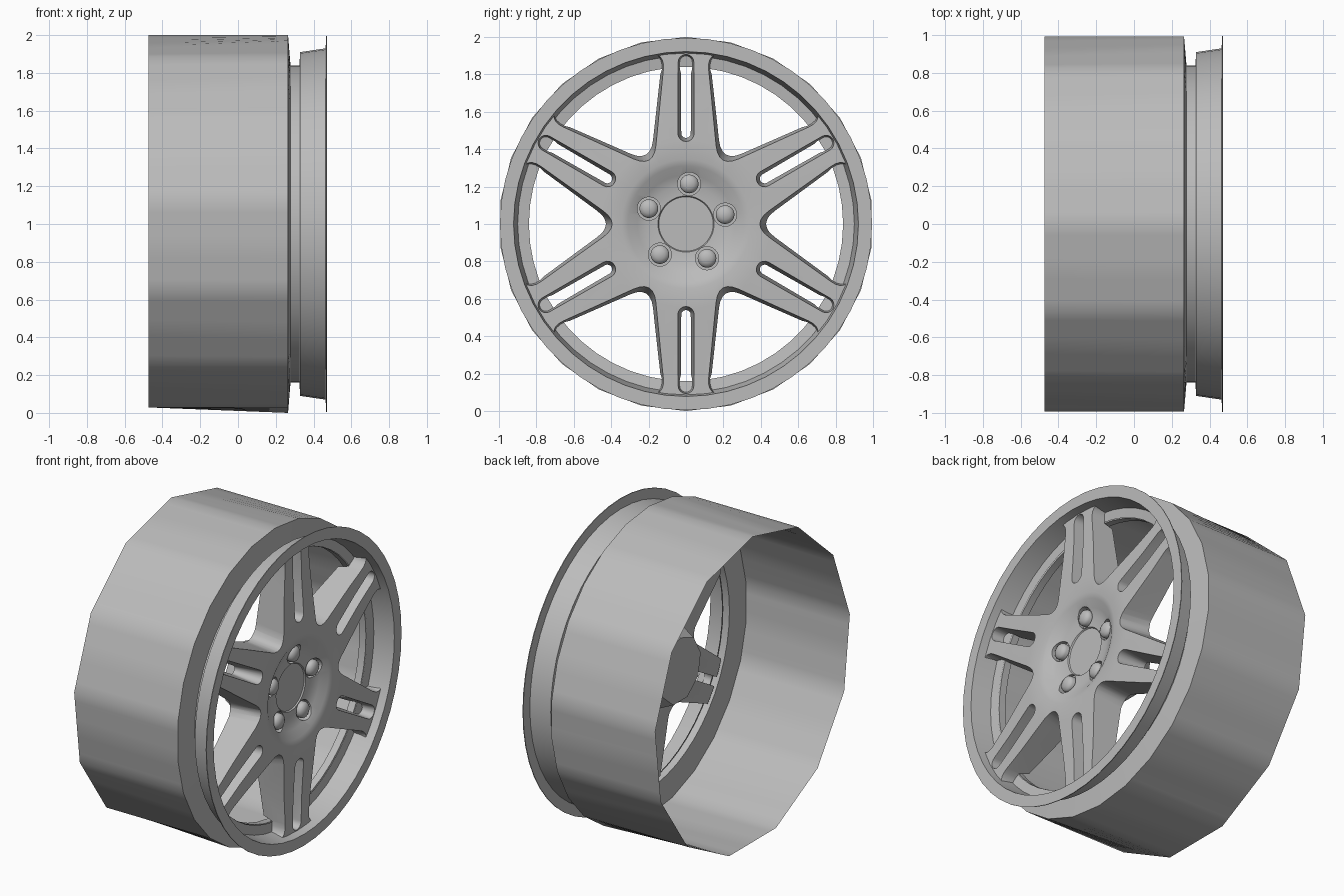
import bpy, bmesh
from math import sin, cos, pi, radians, atan2
from mathutils import Vector, Matrix

if "Cube" in bpy.data.objects:
    bpy.data.objects.remove(bpy.data.objects["Cube"])

SEG = 104
CENTRE = Vector((0, 0, 1))

metal = bpy.data.materials.new("grey_metal")
metal.use_nodes = True
GREY = (0.5, 0.5, 0.5, 1)
metal.diffuse_color = GREY
metal.node_tree.nodes["Principled BSDF"].inputs["Base Color"].default_value = GREY


def finish(name, bm, recalc=True):
    if recalc:
        bmesh.ops.recalc_face_normals(bm, faces=bm.faces)
    mesh = bpy.data.meshes.new(name)
    bm.to_mesh(mesh)
    bm.free()
    obj = bpy.data.objects.new(name, mesh)
    obj.location = CENTRE
    mesh.materials.append(metal)
    bpy.context.collection.objects.link(obj)
    return obj


def smooth(obj, angle=32):
    bpy.ops.object.select_all(action='DESELECT')
    obj.select_set(True)
    bpy.context.view_layer.objects.active = obj
    bpy.ops.object.shade_smooth_by_angle(angle=radians(angle))


def lathe(bm, profile, seg=SEG):
    """Spin (x, radius, sides) points about x; sides makes a ring polygonal."""
    rings = []
    for x, r, n in profile:
        if r == 0:
            rings.append([bm.verts.new((x, 0, 0))] * seg)
            continue
        ring = []
        for i in range(seg):
            a = 2 * pi * i / seg
            half = pi / n
            rr = r * cos(half) / cos(a % (2 * half) - half)
            ring.append(bm.verts.new((x, rr * sin(a), rr * cos(a))))
        rings.append(ring)
    for a, b in zip(rings, rings[1:]):
        for i in range(seg):
            j = (i + 1) % seg
            quad = [a[i], a[j], b[j], b[i]]
            bm.faces.new(list(dict.fromkeys(quad)))


def rounded(corners, steps=6):
    """Outline from (point, cut length) corners, each softened by a small curve."""
    out = []
    for i, (p, t) in enumerate(corners):
        if t == 0:
            out.append(p)
            continue
        a = p + (corners[i - 1][0] - p).normalized() * t
        b = p + (corners[(i + 1) % len(corners)][0] - p).normalized() * t
        for k in range(steps + 1):
            s = k / steps
            out.append(a * (1 - s) ** 2 + p * 2 * s * (1 - s) + b * s * s)
    return out


def window(grow):
    """Opening between two spokes, pointing along +y."""
    r_out, base, taper = 0.93, 0.2 + grow, 0.1
    u = base * cos(pi / 6) / (0.5 + taper * cos(pi / 6))
    inner = u * cos(pi / 6) + (base - taper * u) * 0.5
    a = pi / 6 - atan2(base - taper * r_out, r_out)

    def polar(ang):
        return Vector((r_out * cos(ang), r_out * sin(ang)))
    arc = [(polar(a * 0.68 * k / 5), 0) for k in range(-5, 6)]
    return rounded([(Vector((inner, 0)), 0.12), (polar(-a), 0.1)] + arc + [(polar(a), 0.1)])


def slot(half):
    """Round-ended slot along +y."""
    pts = []
    for centre, start in ((0.865, -pi / 2), (0.485, pi / 2)):
        for k in range(9):
            a = start + pi * k / 8
            pts.append(Vector((centre + half * cos(a), half * sin(a))))
    return pts


def prism(bm, front, back, angle, x_front=0.52, x_back=0.12):
    rot = Matrix.Rotation(angle, 2)
    f = [bm.verts.new((x_front, *(rot @ p))) for p in front]
    b = [bm.verts.new((x_back, *(rot @ p))) for p in back]
    bm.faces.new(f)
    bm.faces.new(b[::-1])
    for i in range(len(f)):
        j = (i + 1) % len(f)
        bm.faces.new((f[i], b[i], b[j], f[j]))


# Rim: faceted barrel, groove and thin outer lip
bm = bmesh.new()
lathe(bm, [(-0.475, 1, 13), (0.265, 1, 26), (0.278, 0.84, 52), (0.325, 0.84, 52),
           (0.329, 0.91, 52), (0.464, 0.93, 52), (0.466, 0.995, 52), (0.471, 0.995, 52),
           (0.471, 0.922, 52), (0.34, 0.9, 52), (0.332, 0.842, 52)])
smooth(finish("rim", bm, recalc=False))

# Spoke disc: dished centre, gently sloping spokes
bm = bmesh.new()
disc = [(0.37, 0), (0.37, 0.145), (0.378, 0.15), (0.382, 0.21), (0.4, 0.26), (0.43, 0.31),
        (0.44, 0.345), (0.44, 0.45), (0.425, 0.7), (0.42, 0.914), (0.335, 0.902),
        (0.335, 0.835), (0.28, 0.81), (0.25, 0.45), (0.22, 0.34), (0.22, 0)]
lathe(bm, [(x, r, SEG) for x, r in disc])
spokes = finish("spokes", bm)

# Cutters: windows, spoke slots and bolt holes
bm = bmesh.new()
for k in range(6):
    prism(bm, window(-0.005), window(0.035), pi / 3 * k)
    prism(bm, slot(0.052), slot(0.012), pi / 3 * k + pi / 6)
bolt_spots = []
for k in range(5):
    a = radians(13.5 + 72 * k)
    spot = Vector((0.215 * cos(a), 0.215 * sin(a)))
    bolt_spots.append(spot)
    hole = [spot + Vector((cos(t * pi / 12), sin(t * pi / 12))) * 0.062 for t in range(24)]
    prism(bm, hole, hole, 0, x_back=0.355)
cutter = finish("opening_cutter", bm)
cutter.hide_render = True

mod = spokes.modifiers.new("openings", 'BOOLEAN')
mod.operation = 'DIFFERENCE'
mod.solver = 'EXACT'
mod.object = cutter
bpy.context.view_layer.update()
graph = bpy.context.evaluated_depsgraph_get()
cut_mesh = bpy.data.meshes.new_from_object(spokes.evaluated_get(graph))
spokes.modifiers.clear()
spokes.data = cut_mesh
bpy.data.objects.remove(cutter)
smooth(spokes)

# Hub: coarse tapered boss behind the spokes
bm = bmesh.new()
lathe(bm, [(0.04, 0, 9), (0.04, 0.21, 9), (0.23, 0.3, 9), (0.23, 0, 9)], seg=9)
finish("hub_boss", bm)

# Bolts: domed heads in a ring around the centre
for k, spot in enumerate(bolt_spots):
    bm = bmesh.new()
    lathe(bm, [(x, r, 24) for x, r in ((0.35, 0), (0.35, 0.05), (0.39, 0.05), (0.402, 0.043),
                                       (0.412, 0.026), (0.416, 0))], seg=24)
    bmesh.ops.translate(bm, verts=bm.verts, vec=(0, spot.x, spot.y))
    smooth(finish(f"bolt_{k + 1}", bm), 40)
